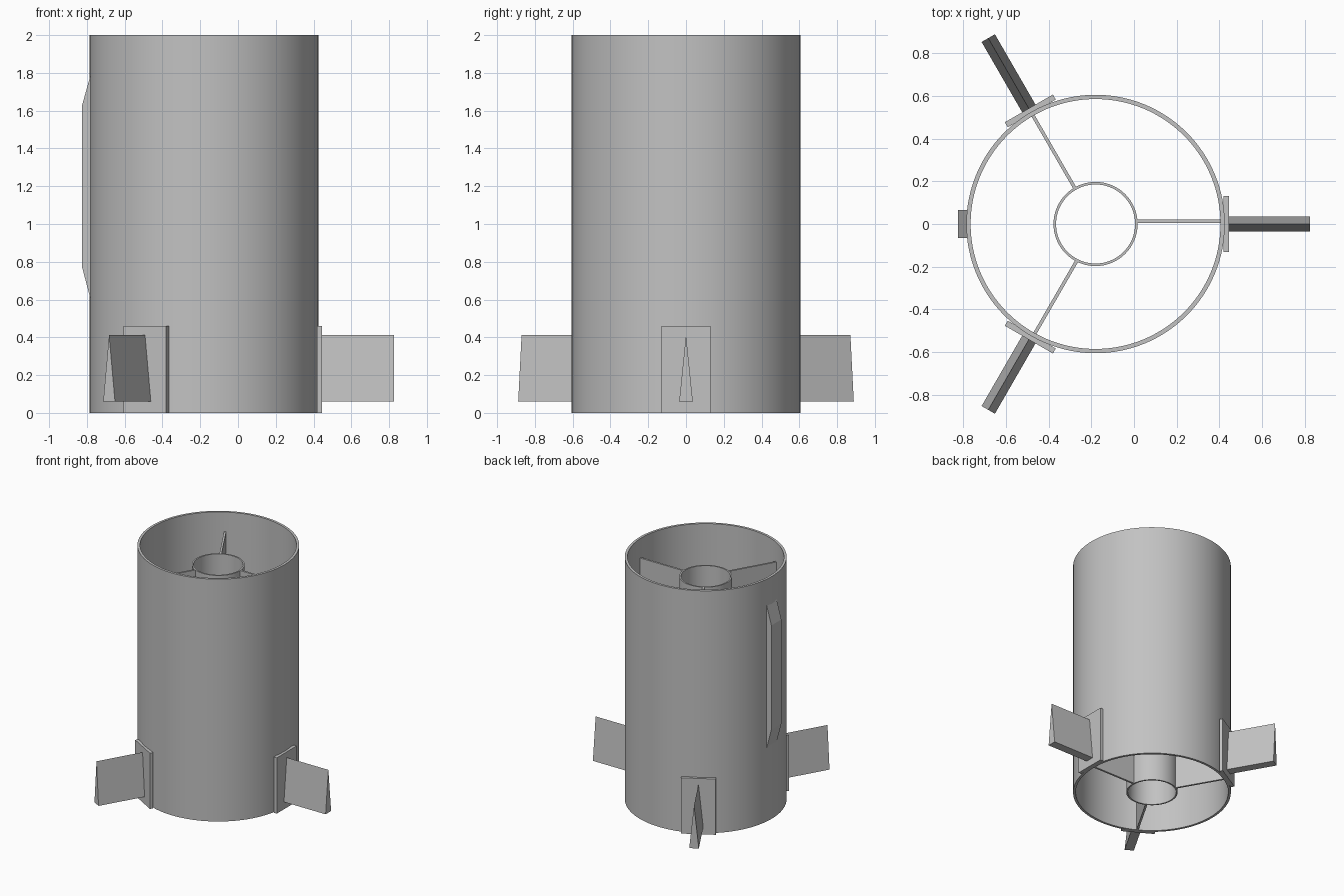
import bpy
import bmesh
from math import radians, cos, sin, pi
from mathutils import Matrix, Vector

if "Cube" in bpy.data.objects:
    bpy.data.objects.remove(bpy.data.objects["Cube"], do_unlink=True)

AXIS_X = -0.18          # tube axis
OUTER, WALL = 0.605, 0.02
HUB = 0.197
INNER_TOP = 1.84        # hub and spokes stop below the rim

grey = bpy.data.materials.new("plain_grey")
grey.use_nodes = True
colour = (0.54, 0.54, 0.54, 1)
grey.diffuse_color = colour
grey.node_tree.nodes["Principled BSDF"].inputs["Base Color"].default_value = colour


def finish(name, bm, angle=0, smooth=False):
    """Turn about the tube axis, then link the part into the scene."""
    turn = Matrix.Translation((AXIS_X, 0, 0)) @ Matrix.Rotation(radians(angle), 4, 'Z')
    bm.transform(turn)
    bmesh.ops.recalc_face_normals(bm, faces=bm.faces)
    mesh = bpy.data.meshes.new(name)
    bm.to_mesh(mesh)
    bm.free()
    mesh.materials.append(grey)
    obj = bpy.data.objects.new(name, mesh)
    bpy.context.collection.objects.link(obj)
    if smooth:
        bpy.ops.object.select_all(action='DESELECT')
        obj.select_set(True)
        bpy.context.view_layer.objects.active = obj
        bpy.ops.object.shade_smooth_by_angle(angle=radians(30))
    return obj


def tube(name, r_out, r_in, top, sides):
    """Open pipe made of four rings joined in a closed loop."""
    bm = bmesh.new()
    rings = []
    for r, z in ((r_out, 0), (r_out, top), (r_in, top), (r_in, 0)):
        rings.append([bm.verts.new((r * cos(2 * pi * i / sides), r * sin(2 * pi * i / sides), z))
                      for i in range(sides)])
    for a, b in zip(rings, rings[1:] + rings[:1]):
        for i in range(sides):
            j = (i + 1) % sides
            bm.faces.new((a[i], a[j], b[j], b[i]))
    return finish(name, bm, smooth=True)


def prism(name, profile, sweep, angle=0):
    """Extrude a flat profile along a vector."""
    bm = bmesh.new()
    face = bm.faces.new([bm.verts.new(p) for p in profile])
    new = bmesh.ops.extrude_face_region(bm, geom=[face], use_keep_orig=True)["geom"]
    verts = [v for v in new if isinstance(v, bmesh.types.BMVert)]
    bmesh.ops.translate(bm, verts=verts, vec=Vector(sweep))
    return finish(name, bm, angle)


def box(name, x0, x1, y0, y1, z0, z1, angle=0):
    profile = [(x0, y0, z0), (x0, y1, z0), (x0, y1, z1), (x0, y0, z1)]
    return prism(name, profile, (x1 - x0, 0, 0), angle)


# Outer body and inner sleeve
tube("outer_tube", OUTER, OUTER - WALL, 2.0, 128)
tube("inner_tube", HUB, HUB - 0.012, INNER_TOP, 96)

# Three sets of spoke, mounting plate and wedge fin
for n, (angle, shift) in enumerate(((0, 0.012), (120, 0.0), (240, 0.01)), 1):
    box(f"spoke_{n}", HUB - 0.006, OUTER - 0.012, shift - 0.008, shift + 0.008, 0, INNER_TOP, angle)
    box(f"fin_plate_{n}", 0.598, 0.625, -0.13, 0.13, 0, 0.46, angle)
    prism(f"fin_{n}", [(0.615, -0.036, 0.06), (0.615, 0.036, 0.06), (0.615, 0, 0.413)],
          (0.39, 0, 0), angle)

# Raised cable cover with sloped ends on the right side
prism("cable_cover", [(-0.595, -0.065, 0.58), (-0.645, -0.065, 0.77),
                      (-0.645, -0.065, 1.63), (-0.595, -0.065, 1.81)], (0, 0.13, 0))
